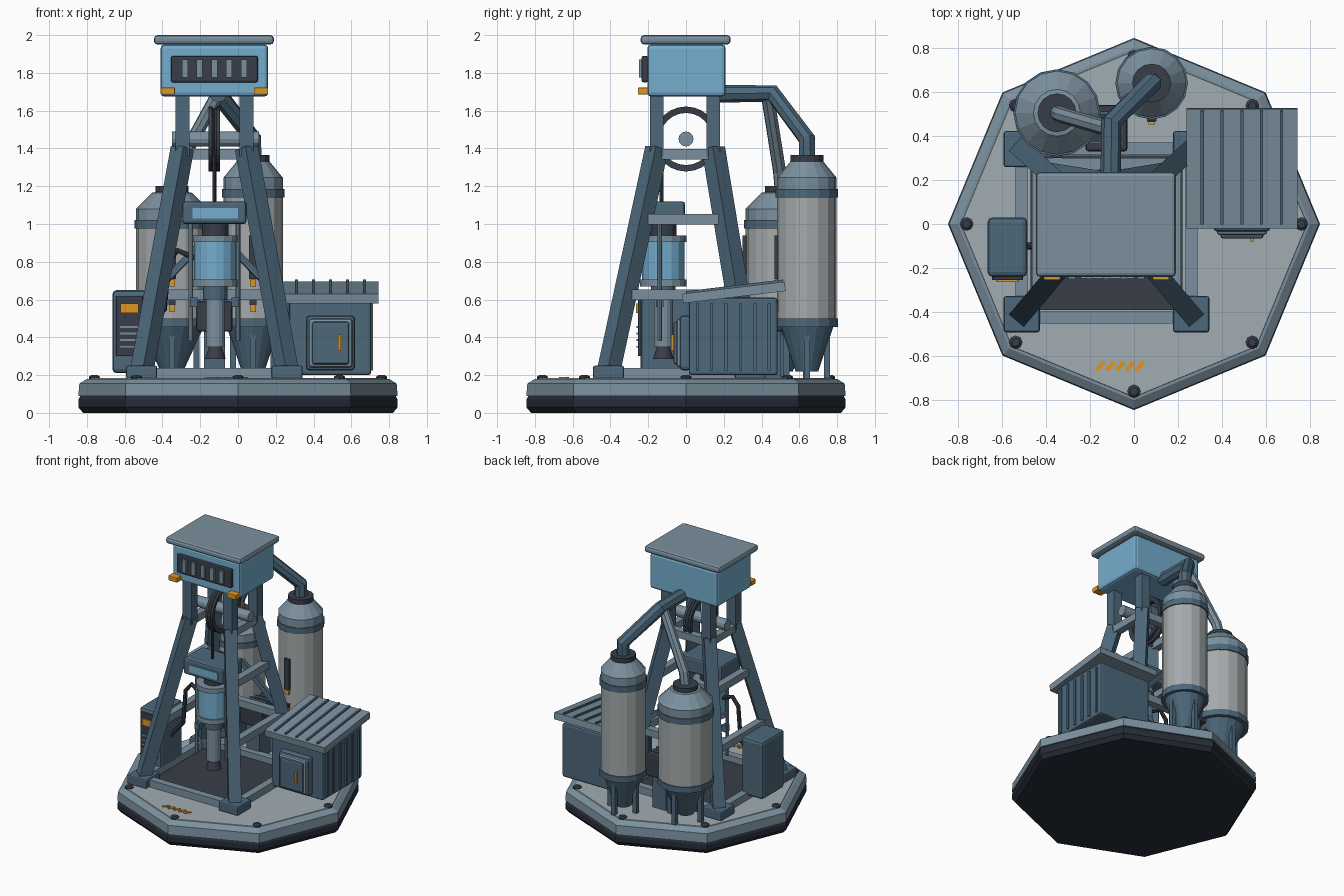
import bpy, bmesh, math
from mathutils import Vector

if "Cube" in bpy.data.objects:
    bpy.data.objects.remove(bpy.data.objects["Cube"])


def material(name, rgb):
    m = bpy.data.materials.new(name)
    m.use_nodes = True
    lin = [(c / 255) ** 2.2 for c in rgb] + [1]
    m.diffuse_color = lin
    m.node_tree.nodes["Principled BSDF"].inputs["Base Color"].default_value = lin
    return m


BLACK = material("base_black", (42, 48, 58))
DARK = material("charcoal", (58, 64, 74))
STEEL = material("steel_blue", (78, 104, 122))
SLATE = material("light_slate", (122, 143, 157))
DECK = material("deck_grey", (160, 171, 176))
TANK = material("tank_grey", (163, 168, 170))
BLUE = material("sky_blue", (116, 172, 204))
ORANGE = material("orange", (220, 150, 40))


def finish(name, bm, mat, bevel=0):
    bmesh.ops.recalc_face_normals(bm, faces=bm.faces)
    me = bpy.data.meshes.new(name)
    bm.to_mesh(me)
    bm.free()
    me.materials.append(mat)
    ob = bpy.data.objects.new(name, me)
    bpy.context.collection.objects.link(ob)
    if bevel:
        mod = ob.modifiers.new("bevel", "BEVEL")
        mod.width, mod.segments = bevel, 2
    return ob


def box(name, mat, xs, ys, zs, bevel=0):
    bm = bmesh.new()
    bmesh.ops.create_cube(bm, size=1)
    for v in bm.verts:
        v.co = [(r[0] + r[1]) / 2 + c * (r[1] - r[0]) for r, c in zip((xs, ys, zs), v.co)]
    return finish(name, bm, mat, bevel)


def beam(name, mat, p, q, w, h=None, sides=0, r2=None):
    """Square bar, or a round bar when sides is set, from p to q."""
    p, q = Vector(p), Vector(q)
    bm = bmesh.new()
    if sides:
        bmesh.ops.create_cone(bm, cap_ends=True, segments=sides, radius1=w,
                              radius2=w if r2 is None else r2, depth=(q - p).length)
    else:
        bmesh.ops.create_cube(bm, size=1)
        for v in bm.verts:
            v.co = (v.co.x * w, v.co.y * (h or w), v.co.z * (q - p).length)
    rot = (q - p).to_track_quat("Z", "Y")
    for v in bm.verts:
        v.co = rot @ v.co + (p + q) / 2
    return finish(name, bm, mat)


def lathe(name, mat, centre, profile, n=16):
    """Closed solid from (radius, z) rings."""
    bm = bmesh.new()
    rings = [[bm.verts.new((centre[0] + r * math.cos(math.tau * i / n),
                            centre[1] + r * math.sin(math.tau * i / n), z))
              for i in range(n)] for r, z in profile]
    for a, b in zip(rings, rings[1:]):
        for i in range(n):
            bm.faces.new((a[i], a[(i + 1) % n], b[(i + 1) % n], b[i]))
    bm.faces.new(rings[0])
    bm.faces.new(rings[-1])
    return finish(name, bm, mat)


def pipe(name, mat, pts, radius):
    cu = bpy.data.curves.new(name, "CURVE")
    cu.dimensions, cu.bevel_depth, cu.bevel_resolution, cu.use_fill_caps = "3D", radius, 2, True
    sp = cu.splines.new("POLY")
    sp.points.add(len(pts) - 1)
    for s, p in zip(sp.points, pts):
        s.co = (*p, 1)
    sp.use_smooth = False
    cu.materials.append(mat)
    ob = bpy.data.objects.new(name, cu)
    bpy.context.collection.objects.link(ob)


# Octagonal base, deck, bolts and warning stripes
lathe("base_skirt", BLACK, (0, 0), [(.82, 0), (.845, .03), (.845, .07), (.835, .09)], 8)
lathe("base_rim", SLATE, (0, 0), [(.845, .09), (.84, .155), (.80, .18)], 8)
lathe("deck", DECK, (0, 0), [(.79, .17), (.785, .184)], 8)
for i in range(8):
    a = math.tau * i / 8
    lathe("deck_bolt", DARK, (.76 * math.cos(a), .76 * math.sin(a)), [(.03, .18), (.03, .19), (.018, .2)], 8)
for i in range(5):
    x = -.155 + i * .045
    beam("warning_stripe", ORANGE, (x - .015, -.665, .186), (x + .02, -.625, .186), .02, .006)

# Tower: feet, splayed legs, upright columns
CX = -.125
for sx in (-1, 1):
    for foot_y, top_y in ((-.41, -.155), (.34, .145)):
        fx, tx = CX + sx * .385, CX + sx * .17
        box("foot_pad", STEEL, (fx - .082, fx + .082), (foot_y - .082, foot_y + .082), (.18, .25), .01)
        beam("tower_leg", STEEL, (fx, foot_y, .22), (tx, top_y, 1.4), .088)
        box("tower_column", STEEL, (tx - .037, tx + .037), (top_y - .036, top_y + .036), (1.36, 1.7))


def leg_at(sx, back, z):
    t = (z - .22) / 1.18
    y0, y1 = (.34, .145) if back else (-.41, -.155)
    return (CX + sx * (.385 - .215 * t), y0 + (y1 - y0) * t, z)


# Cross rails and rear braces
for sx in (-1, 1):
    for z in (.21, .625, 1.025, 1.37):
        beam("side_rail", SLATE, leg_at(sx, False, z), leg_at(sx, True, z), .055)
    beam("rear_brace", STEEL, leg_at(sx, True, .65), (CX, .22, .97), .035)
for z in (.21, .625, 1.37):
    beam("rear_rail", SLATE, leg_at(-1, True, z), leg_at(1, True, z), .055)
beam("front_rail", SLATE, (-.44, -.425, .21), (.19, -.425, .21), .055)
box("drill_pit", DARK, (-.47, .22), (-.39, .31), (.18, .195))

# Head house with roof, vent and lamps
box("head_house", BLUE, (-.41, .16), (-.205, .21), (1.675, 1.95), .02)
box("head_roof", SLATE, (-.445, .19), (-.24, .236), (1.95, 2), .018)
box("vent_panel", DARK, (-.355, .105), (-.235, -.2), (1.75, 1.89), .01)
for i in range(5):
    x = CX + (i - 2) * .078
    box("vent_slat", SLATE, (x - .016, x + .016), (-.25, -.23), (1.775, 1.87))
for x in (-.372, .122):
    box("warning_lamp", ORANGE, (x - .038, x + .038), (-.255, -.2), (1.685, 1.722), .005)

# Pulley wheel, axle and cable
beam("pulley_axle", SLATE, (-.35, 0, 1.45), (.11, 0, 1.45), .04, sides=12)
bm = bmesh.new()
N = 24
section = [(.172, -.03), (.172, -.012), (.155, 0), (.172, .012), (.172, .03), (.138, .025), (.138, -.025)]
rings = [[bm.verts.new((CX + x, r * math.cos(math.tau * i / N), 1.45 + r * math.sin(math.tau * i / N)))
          for r, x in section] for i in range(N)]
for i in range(N):
    a, b = rings[i], rings[(i + 1) % N]
    for j in range(len(section)):
        k = (j + 1) % len(section)
        bm.faces.new((a[j], a[k], b[k], b[j]))
finish("pulley_wheel", bm, DARK)
DY = -.12
beam("hoist_cable", DARK, (CX, DY - .01, 1.1), (CX, DY - .01, 1.5), .01, sides=8)

# Drill carriage and string
D = (CX + .005, DY)
box("drill_head", STEEL, (-.295, .045), (-.24, -.005), (1.0, 1.12), .015)
box("drill_head_panel", BLUE, (-.24, 0), (-.247, -.238), (1.03, 1.085))
lathe("drill_neck", DARK, D, [(.07, .92), (.07, 1.01)])
lathe("drill_motor", BLUE, D, [(.112, .69), (.112, .92)])
for z in (.67, .905):
    lathe("motor_flange", SLATE, D, [(.123, z), (.123, z + .035)])
lathe("drill_collar", STEEL, D, [(.065, .6), (.065, .67)])
lathe("drill_pipe", SLATE, D, [(.05, .35), (.05, .62)])
lathe("drill_bit", DARK, D, [(.055, .285), (.03, .36)])
for sx in (-1, 1):
    beam("guide_rod", SLATE, (CX + sx * .125, DY - .02, .38), (CX + sx * .125, DY - .02, 1.02), .012, sides=8)
    beam("guide_block", STEEL, (CX + sx * .11, DY - .02, .56), (CX + sx * .11, DY - .02, .61), .04)
pipe("hydraulic_hose", DARK, [(-.23, DY, .82), (-.32, -.1, .86), (-.37, -.1, .8), (-.39, -.1, .55), (-.5, -.1, .42)], .015)
box("rear_pump", DARK, (-.22, -.03), (.33, .54), (.43, .59), .012)
box("pump_stand", STEEL, (-.18, -.07), (.36, .5), (.18, .44))
for i in range(4):
    y = .37 + i * .045
    box("pump_fin", STEEL, (-.205, -.045), (y - .007, y + .007), (.58, .605))


# Storage tanks
def tank(cx, cy, r, top):
    c = (cx, cy)
    lathe("tank_body", TANK, c, [(r, .48), (r, top - .2)])
    lathe("tank_shoulder", SLATE, c, [(r, top - .2), (r, top - .12), (r * .56, top - .035), (.08, top - .03)])
    lathe("tank_cap", DARK, c, [(.088, top - .05), (.088, top)])
    for z in (.455, top - .225):
        lathe("tank_band", STEEL, c, [(r + .008, z), (r + .008, z + .045)])
    lathe("tank_hopper", STEEL, c, [(.06, .22), (r * .9, .46)])
    for i in range(4):
        a = math.tau * i / 4
        x, y = cx + r * .68 * math.cos(a), cy + r * .68 * math.sin(a)
        box("tank_leg", STEEL, (x - .016, x + .016), (y - .016, y + .016), (.18, .42))
    f = cy - r
    box("level_gauge", DARK, (cx - .022, cx + .022), (f - .015, f + .02), (.71, .94))
    box("gauge_light", ORANGE, (cx - .016, cx + .016), (f - .013, f + .02), (.67, .705))
    box("valve_mount", DARK, (cx - .018, cx + .018), (f - .02, f + .02), (.57, .6))
    box("valve_handle", ORANGE, (cx - .014, cx + .014), (f - .03, f + .01), (.535, .575))


tank(-.35, .505, .19, 1.2)
tank(.08, .64, .157, 1.365)
pipe("main_duct", STEEL, [(-.105, .18, 1.69), (-.105, .46, 1.69), (.08, .64, 1.45), (.08, .64, 1.34)], .047)
pipe("branch_duct", SLATE, [(-.105, .43, 1.69), (-.33, .495, 1.28), (-.35, .505, 1.17)], .036)

# Shed with sloping ribbed roof and framed door
box("shed_body", STEEL, (.27, .705), (.015, .485), (.2, .61), .015)
for i in range(6):
    y = .06 + i * .076
    for x in (.27, .705):
        box("shed_wall_rib", STEEL, (x - .01, x + .01), (y - .008, y + .008), (.225, .58))
beam("shed_roof", SLATE, (.49, -.018, .605), (.49, .525, .67), .505, .05)
for i in range(5):
    x = .31 + i * .09
    beam("roof_rib", STEEL, (x, 0, .633), (x, .515, .695), .014, .022)
box("door_frame", STEEL, (.36, .62), (-.035, .03), (.225, .515), .02)
box("door_surround", SLATE, (.375, .605), (-.05, 0), (.24, .5), .015)
box("door_panel", STEEL, (.392, .588), (-.066, 0), (.257, .483), .012)
box("door_handle", ORANGE, (.53, .545), (-.08, -.06), (.33, .415))

# Control cabinet
box("cabinet", STEEL, (-.665, -.484), (-.24, .03), (.21, .65), .022)
box("cabinet_front", DARK, (-.645, -.504), (-.255, -.22), (.3, .62), .006)
box("cabinet_screen", ORANGE, (-.622, -.527), (-.264, -.25), (.53, .58))
for i in range(4):
    z = .35 + i * .035
    box("cabinet_louvre", SLATE, (-.625, -.525), (-.261, -.25), (z - .005, z + .005))
